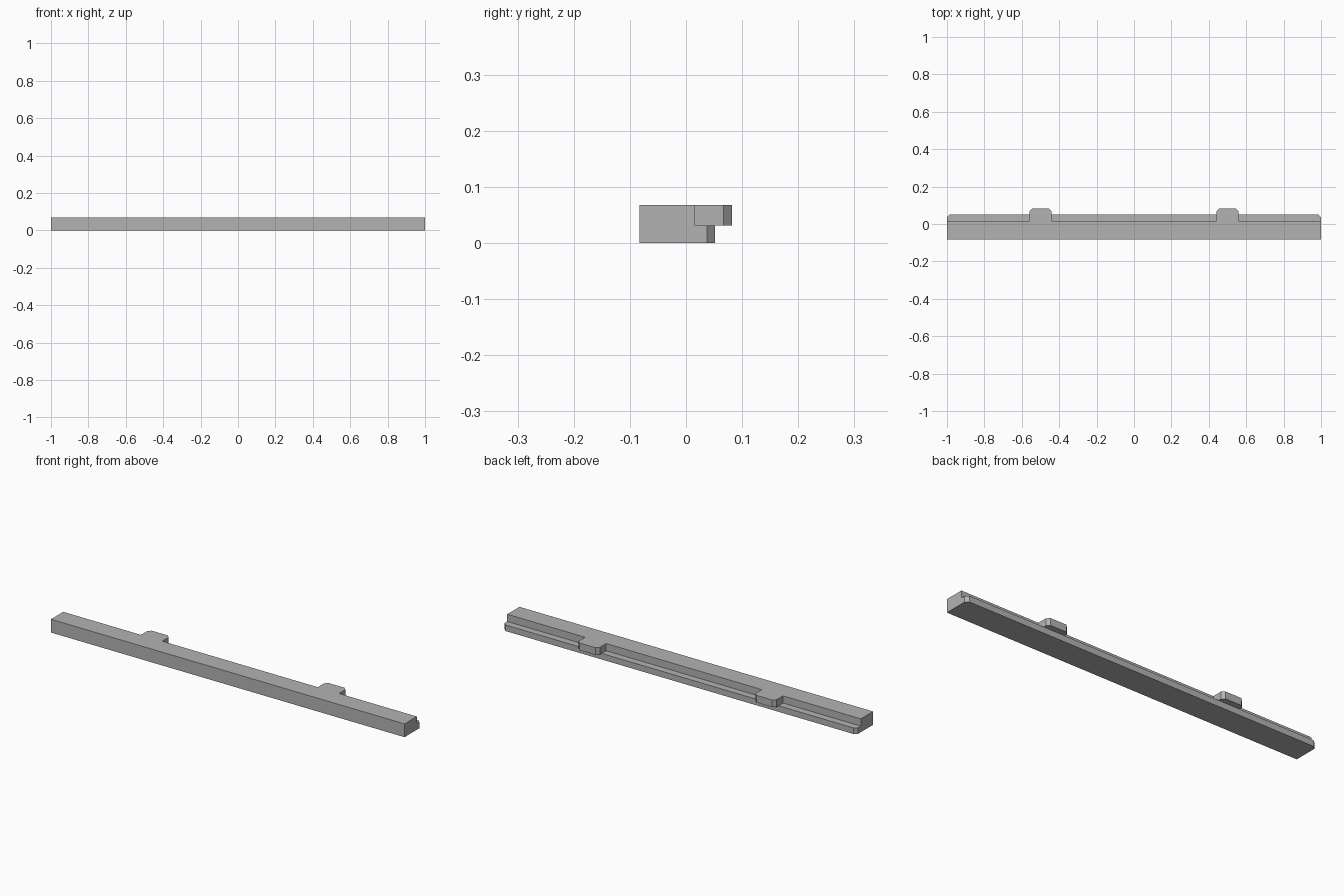
import bpy, bmesh

cube = bpy.data.objects.get("Cube")
if cube:
    bpy.data.objects.remove(cube, do_unlink=True)

grey = bpy.data.materials.new("plain grey")
grey.use_nodes = True
colour = (0.45, 0.45, 0.45, 1)
grey.diffuse_color = colour
grey.node_tree.nodes["Principled BSDF"].inputs["Base Color"].default_value = colour

FRONT, BACK, LIP, TAB = -0.083, 0.016, 0.052, 0.082
STEP, TOP, CUT = 0.031, 0.068, 0.015


def slab(name, outline, z0, z1):
    """Extrude a plan outline straight up."""
    bm = bmesh.new()
    base = bm.faces.new([bm.verts.new((x, y, z0)) for x, y in outline])
    new = bmesh.ops.extrude_face_region(bm, geom=[base])["geom"]
    verts = [v for v in new if isinstance(v, bmesh.types.BMVert)]
    bmesh.ops.translate(bm, verts=verts, vec=(0, 0, z1 - z0))
    bmesh.ops.recalc_face_normals(bm, faces=bm.faces)
    mesh = bpy.data.meshes.new(name)
    bm.to_mesh(mesh)
    bm.free()
    mesh.materials.append(grey)
    obj = bpy.data.objects.new(name, mesh)
    bpy.context.collection.objects.link(obj)
    return obj


def bump(x0, x1, y0, y1):
    """Chamfered projection, from right to left along the back edge."""
    return [(x1, y0), (x1, y1 - CUT), (x1 - CUT, y1),
            (x0 + CUT, y1), (x0, y1 - CUT), (x0, y0)]


# Lower layer: the full length with a chamfered lip at the back
lower = [(-1, FRONT), (1, FRONT)] + bump(-1, 1, BACK, LIP)[1:-1]
rail = slab("rail", lower, 0, STEP)

# Upper layer: narrower strip with two chamfered tabs
upper = [(-1, FRONT), (1, FRONT), (1, BACK)]
for centre in (0.5, -0.5):
    upper += bump(centre - 0.06, centre + 0.06, BACK, TAB)
upper.append((-1, BACK))
strip = slab("tab_strip", upper, STEP, TOP)

# Merge the layers into one clean solid
union = rail.modifiers.new("join layers", "BOOLEAN")
union.operation = "UNION"
union.solver = "EXACT"
union.object = strip
bpy.context.view_layer.update()
solid = bpy.data.meshes.new_from_object(
    rail.evaluated_get(bpy.context.evaluated_depsgraph_get()))
rail.modifiers.clear()
rail.data = solid
bpy.data.objects.remove(strip, do_unlink=True)

# Remove the seam between coplanar walls
bm = bmesh.new()
bm.from_mesh(solid)
bmesh.ops.dissolve_limit(bm, angle_limit=0.01, verts=bm.verts, edges=bm.edges)
bm.to_mesh(solid)
bm.free()
